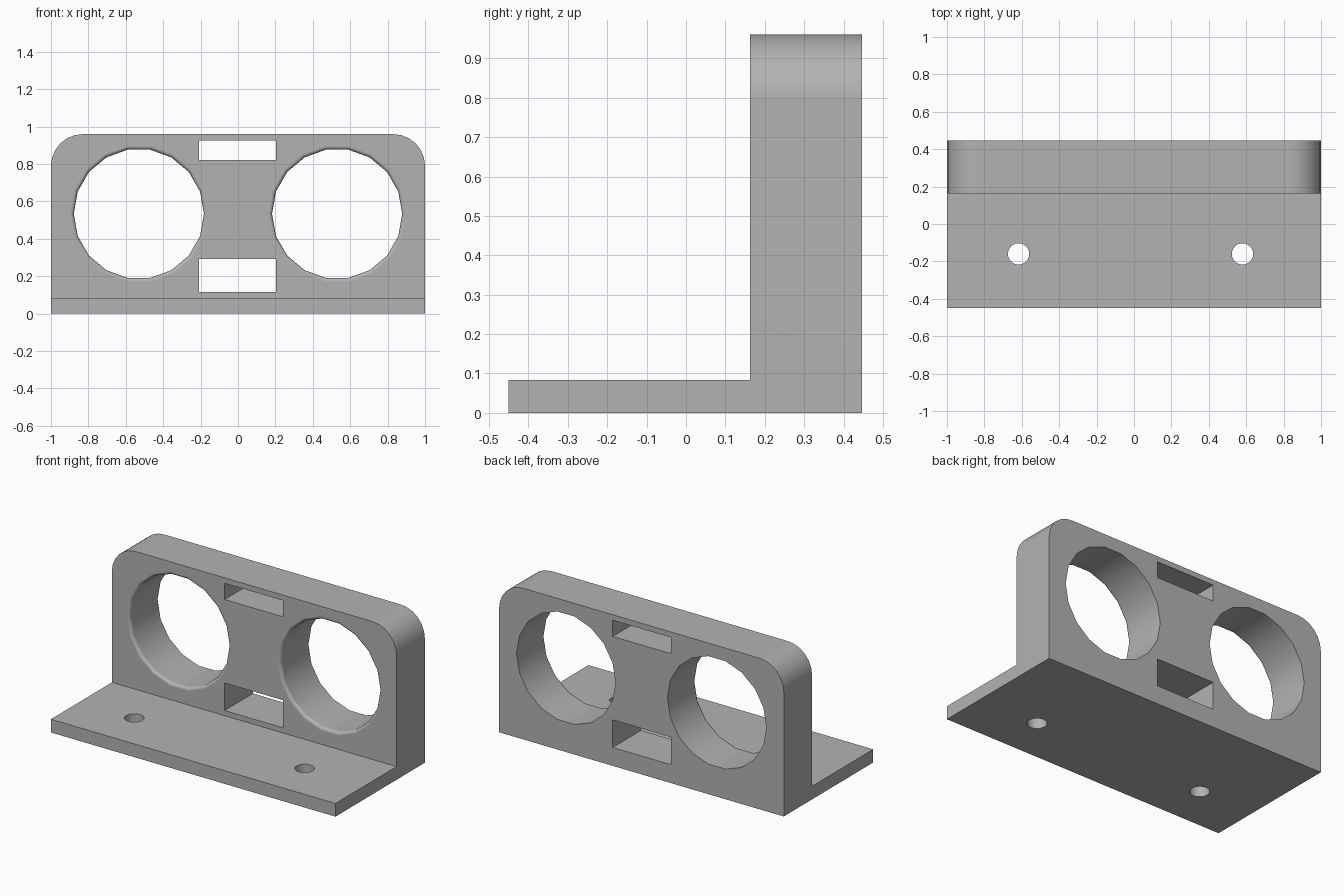
import bpy, bmesh, math
from mathutils import Vector

cube = bpy.data.objects.get("Cube")
if cube:
    bpy.data.objects.remove(cube, do_unlink=True)

# Overall sizes
HALF_X, FRONT, WALL, BACK = 1.0, -0.45, 0.163, 0.447
BASE_TOP, TOP = 0.084, 0.96

grey = bpy.data.materials.new("plain grey")
grey.use_nodes = True
GREY = (0.45, 0.45, 0.45, 1)
grey.diffuse_color = GREY
grey.node_tree.nodes["Principled BSDF"].inputs["Base Color"].default_value = GREY


def make_object(name, bm):
    bmesh.ops.recalc_face_normals(bm, faces=bm.faces)
    mesh = bpy.data.meshes.new(name)
    bm.to_mesh(mesh)
    bm.free()
    mesh.materials.append(grey)
    obj = bpy.data.objects.new(name, mesh)
    bpy.context.collection.objects.link(obj)
    return obj


def box(name, low, high):
    bm = bmesh.new()
    bmesh.ops.create_cube(bm, size=1)
    low, high = Vector(low), Vector(high)
    for v in bm.verts:
        v.co = (low + high) / 2 + v.co * (high - low)
    return make_object(name, bm)


def turned(name, profile, sides, place):
    """Closed solid of revolution; place(u, v, along) gives the position."""
    bm = bmesh.new()
    rings = []
    for radius, along in profile:
        angles = [math.tau * i / sides for i in range(sides)]
        rings.append([bm.verts.new(place(radius * math.cos(a), radius * math.sin(a), along))
                      for a in angles])
    for a, b in zip(rings, rings[1:]):
        for i in range(sides):
            j = (i + 1) % sides
            bm.faces.new((a[i], a[j], b[j], b[i]))
    bm.faces.new(rings[0])
    bm.faces.new(rings[-1])
    return make_object(name, bm)


# L-shaped bracket with rounded upper corners
bm = bmesh.new()
outline = [(FRONT, 0), (BACK, 0), (BACK, TOP), (WALL, TOP), (WALL, BASE_TOP), (FRONT, BASE_TOP)]
face = bm.faces.new([bm.verts.new((-HALF_X, y, z)) for y, z in outline])
extruded = bmesh.ops.extrude_face_region(bm, geom=[face])["geom"]
bmesh.ops.translate(bm, vec=(2 * HALF_X, 0, 0),
                    verts=[g for g in extruded if isinstance(g, bmesh.types.BMVert)])
corners = [e for e in bm.edges
           if all(v.co.z > TOP - 0.01 for v in e.verts)
           and abs(e.verts[0].co.x - e.verts[1].co.x) < 0.01]
bmesh.ops.bevel(bm, geom=corners, offset=0.17, segments=6, profile=0.5, affect='EDGES')
bracket = make_object("bracket", bm)

cutters = []

# Large round openings, softly rounded at the front rim
R, F = 0.348, 0.02
rim = [(R + F, WALL - 0.1)]
for i in range(5):
    a = math.radians(22.5 * i)
    rim.append((R + F - F * math.sin(a), WALL + F - F * math.cos(a)))
rim.append((R, BACK + 0.1))
for side, x in (("right", -0.53), ("left", 0.53)):
    cutters.append(turned(side + "_opening_cutter", rim, 18,
                          lambda u, v, t, x=x: (x + u, t, 0.534 + v)))

# Screw holes through the base
for side, x in (("right", -0.617), ("left", 0.58)):
    cutters.append(turned(side + "_screw_hole_cutter", [(0.057, -0.1), (0.057, 0.2)], 24,
                          lambda u, v, t, x=x: (x + u, -0.16 + v, t)))

# Rectangular slots between the openings
for name, low, high in (("upper", 0.822, 0.925), ("lower", 0.117, 0.292)):
    cutters.append(box(name + "_slot_cutter", (-0.208, WALL - 0.1, low), (0.202, BACK + 0.1, high)))

for cutter in cutters:
    cutter.hide_render = True
    cut = bracket.modifiers.new("cut " + cutter.name, 'BOOLEAN')
    cut.operation = 'DIFFERENCE'
    cut.solver = 'EXACT'
    cut.object = cutter

# Bake the cuts, then drop the cutters
bpy.context.view_layer.update()
evaluated = bracket.evaluated_get(bpy.context.evaluated_depsgraph_get())
finished = bpy.data.meshes.new_from_object(evaluated)
bracket.modifiers.clear()
bracket.data = finished
for cutter in cutters:
    bpy.data.objects.remove(cutter, do_unlink=True)

# Smooth curved walls, keep flat faces flat
for obj in bpy.context.selected_objects:
    obj.select_set(False)
bracket.select_set(True)
bpy.context.view_layer.objects.active = bracket
bpy.ops.object.shade_smooth_by_angle(angle=math.radians(35))
weighted = bracket.modifiers.new("even shading", 'WEIGHTED_NORMAL')
weighted.keep_sharp = True
